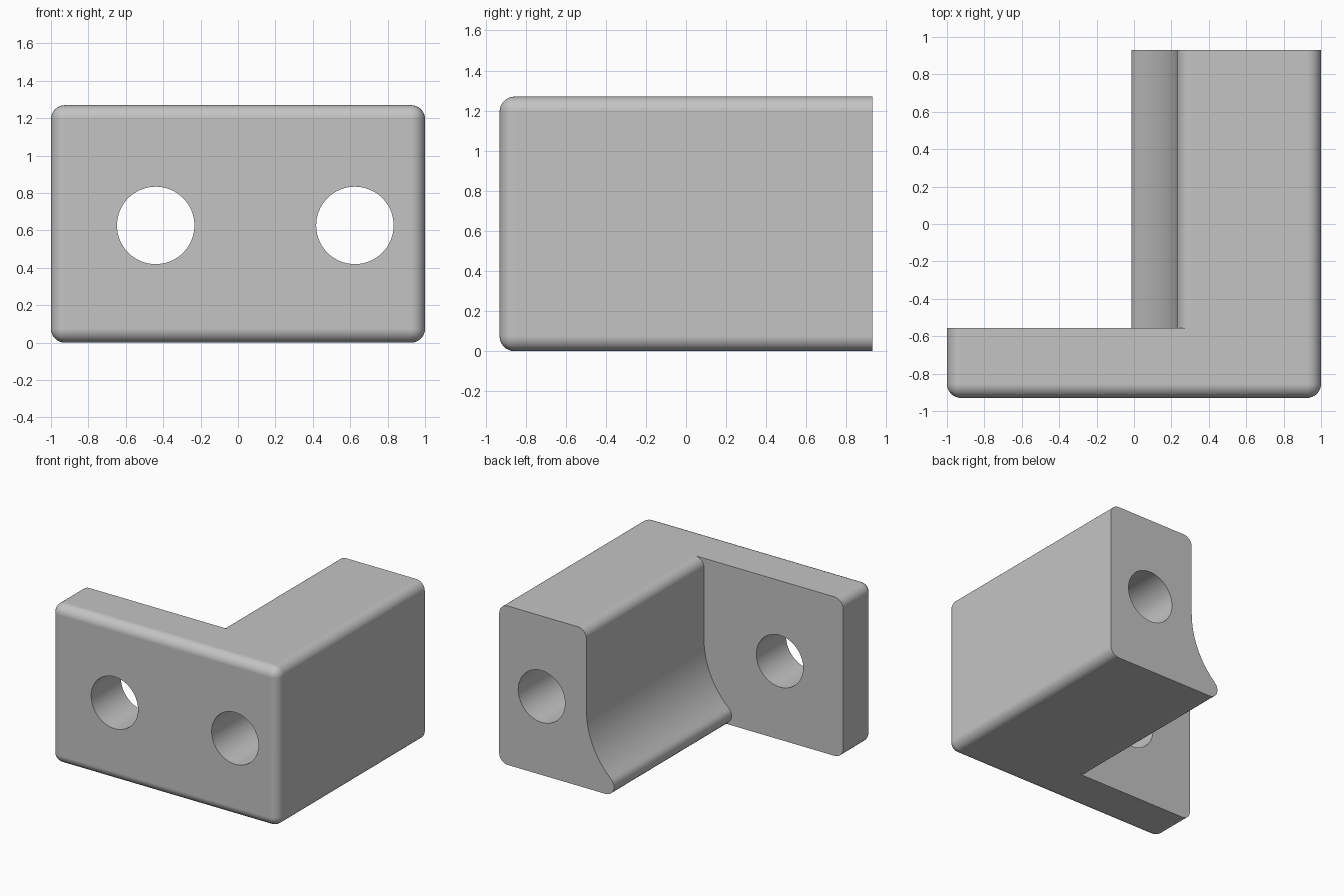
import bpy, bmesh, math

if "Cube" in bpy.data.objects:
    bpy.data.objects.remove(bpy.data.objects["Cube"])

W, D, H = 2.0, 1.86, 1.27       # overall size
R = 0.075                       # edge rounding
PLATE_BACK = -0.555             # back of the front plate
WALL_X = 0.23                   # inner wall of the side arm
HOLE_R, HOLE_Z = 0.207, 0.627
HOLES_X = (-0.44, 0.625)
ARC_R = WALL_X - HOLES_X[0]     # hollow is concentric with the left hole

grey = bpy.data.materials.new("light_grey")
grey.diffuse_color = (0.55, 0.55, 0.55, 1)
grey.use_nodes = True
grey.node_tree.nodes["Principled BSDF"].inputs["Base Color"].default_value = grey.diffuse_color


def make_object(name, bm):
    bmesh.ops.recalc_face_normals(bm, faces=bm.faces)
    mesh = bpy.data.meshes.new(name)
    bm.to_mesh(mesh)
    bm.free()
    mesh.materials.append(grey)
    obj = bpy.data.objects.new(name, mesh)
    bpy.context.collection.objects.link(obj)
    return obj


def prism(name, outline, y0, y1):
    """Extrude an (x, z) outline along y."""
    bm = bmesh.new()
    face = bm.faces.new([bm.verts.new((x, y0, z)) for x, z in outline])
    res = bmesh.ops.extrude_face_region(bm, geom=[face])
    verts = [v for v in res["geom"] if isinstance(v, bmesh.types.BMVert)]
    bmesh.ops.translate(bm, verts=verts, vec=(0, y1 - y0, 0))
    return make_object(name, bm)


def arc(cx, cz, r, a0, a1, n):
    return [(cx + r * math.cos(a0 + (a1 - a0) * i / n),
             cz + r * math.sin(a0 + (a1 - a0) * i / n)) for i in range(n + 1)]


# Block, rounded on every edge except those around the back face
bm = bmesh.new()
bmesh.ops.create_cube(bm, size=1)
for v in bm.verts:
    v.co = (v.co.x * W, v.co.y * D, (v.co.z + 0.5) * H)
edges = [e for e in bm.edges if not all(v.co.y > 0 for v in e.verts)]
bmesh.ops.bevel(bm, geom=edges, offset=R, offset_type='OFFSET', segments=8,
                profile=0.5, affect='EDGES', clamp_overlap=True)
bracket = make_object("corner_bracket", bm)

# Recess behind the plate: rounded top edge, wall, hollow, rounded toe
cx, cz = HOLES_X[0], HOLE_Z
toe_x = cx + math.sqrt((ARC_R + R) ** 2 - (cz - R) ** 2)
toe_a = math.atan2(R - cz, toe_x - cx)
outline = [(-2, H + 0.4), (WALL_X + R, H + 0.4)]
outline += arc(WALL_X + R, H - R, R, math.pi / 2, math.pi, 8)
outline += arc(cx, cz, ARC_R, 0, toe_a, 20)
outline += arc(toe_x, R, R, toe_a + math.pi, math.pi * 1.5, 10)[1:]
outline += [(toe_x, -0.4), (-2, -0.4)]
cutters = [prism("recess_cutter", outline, PLATE_BACK, 2)]

# Through holes
for x in HOLES_X:
    ring = arc(x, HOLE_Z, HOLE_R, 0, 2 * math.pi, 64)[:-1]
    cutters.append(prism("hole_cutter", ring, -2, 2))

bpy.context.view_layer.objects.active = bracket
bracket.select_set(True)
for cutter in cutters:
    mod = bracket.modifiers.new("cut", 'BOOLEAN')
    mod.operation = 'DIFFERENCE'
    mod.solver = 'EXACT'
    mod.object = cutter
    bpy.ops.object.modifier_apply(modifier=mod.name)
    bpy.data.objects.remove(cutter)

# Smooth roundings with flat main faces
bpy.ops.object.shade_smooth_by_angle(angle=math.radians(30))
weighted = bracket.modifiers.new("weighted_normals", 'WEIGHTED_NORMAL')
weighted.keep_sharp = True
